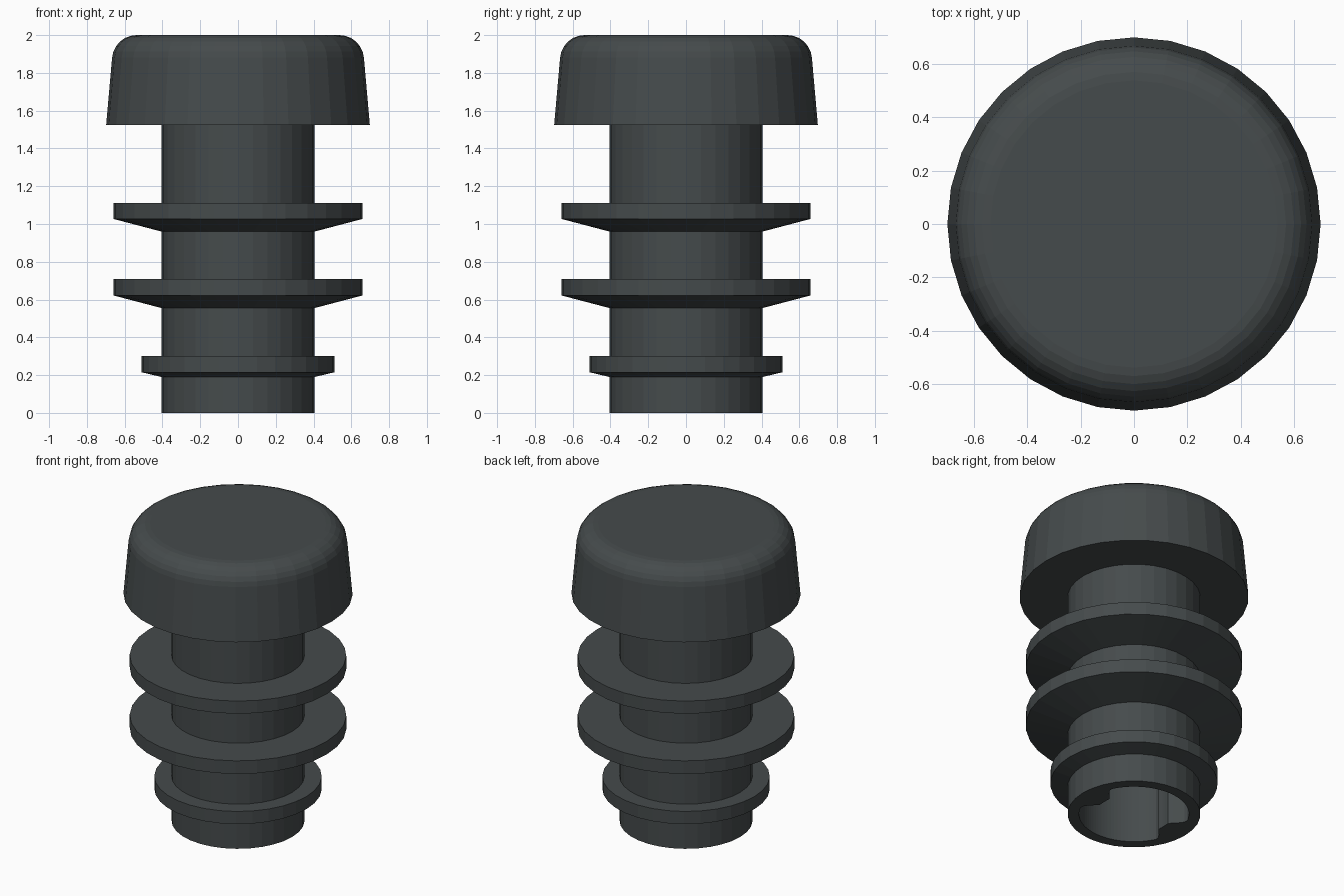
import bpy, bmesh
from math import sin, cos, pi, radians

if "Cube" in bpy.data.objects:
    bpy.data.objects.remove(bpy.data.objects["Cube"])

SIDES = 32
bm = bmesh.new()


def ring(radius_at, z, n):
    """Closed ring of vertices whose radius may depend on the angle."""
    return [bm.verts.new((radius_at(2 * pi * i / n) * cos(2 * pi * i / n),
                          radius_at(2 * pi * i / n) * sin(2 * pi * i / n), z))
            for i in range(n)]


def skin(a, b):
    """Quads between two rings of equal size."""
    n = len(a)
    for i in range(n):
        j = (i + 1) % n
        bm.faces.new((a[i], a[j], b[j], b[i]))


def rim_edges(loop):
    n = len(loop)
    return [bm.edges.get((loop[i], loop[(i + 1) % n])) for i in range(n)]


# Outer profile: stem with three barbed fins
STEM = 0.405
profile = [(STEM, 0)]
for fin_r, z_base, z_edge, z_top in ((0.51, 0.19, 0.215, 0.30),
                                     (0.66, 0.555, 0.622, 0.71),
                                     (0.66, 0.96, 1.027, 1.112)):
    profile += [(STEM, z_base), (fin_r, z_edge), (fin_r, z_top), (STEM, z_top)]

# Tapered cap with a rounded top edge
profile += [(STEM, 1.525), (0.698, 1.525)]
for k in range(7):
    a = radians(5 + 85 * k / 6)
    profile.append((0.537 + 0.13 * cos(a), 1.87 + 0.13 * sin(a)))

outer = [ring(lambda a, r=r: r, z, SIDES) for r, z in profile]
for lower, upper in zip(outer, outer[1:]):
    skin(lower, upper)
bm.faces.new(outer[-1])


# Blind bore with two rounded inner ribs on the x axis
def bore_radius(a):
    off = abs((a + pi / 2) % pi - pi / 2)
    t = min(max((radians(26) - off) / radians(16), 0), 1)
    return 0.335 - 0.10 * t * t * (3 - 2 * t)


bore_low = ring(bore_radius, 0, 96)
bore_top = ring(bore_radius, 1.52, 96)
skin(bore_top, bore_low)
bm.faces.new(bore_top[::-1])

# Annular bottom face
bmesh.ops.triangle_fill(bm, use_beauty=True,
                        edges=rim_edges(outer[0]) + rim_edges(bore_low))
bmesh.ops.recalc_face_normals(bm, faces=bm.faces)

mesh = bpy.data.meshes.new("ribbed_plug")
bm.to_mesh(mesh)
bm.free()
plug = bpy.data.objects.new("ribbed_plug", mesh)
bpy.context.collection.objects.link(plug)

# Dark rubber
rubber = bpy.data.materials.new("dark_rubber")
rubber.diffuse_color = (0.06, 0.07, 0.072, 1)
rubber.use_nodes = True
rubber.node_tree.nodes["Principled BSDF"].inputs["Base Color"].default_value = rubber.diffuse_color
mesh.materials.append(rubber)
